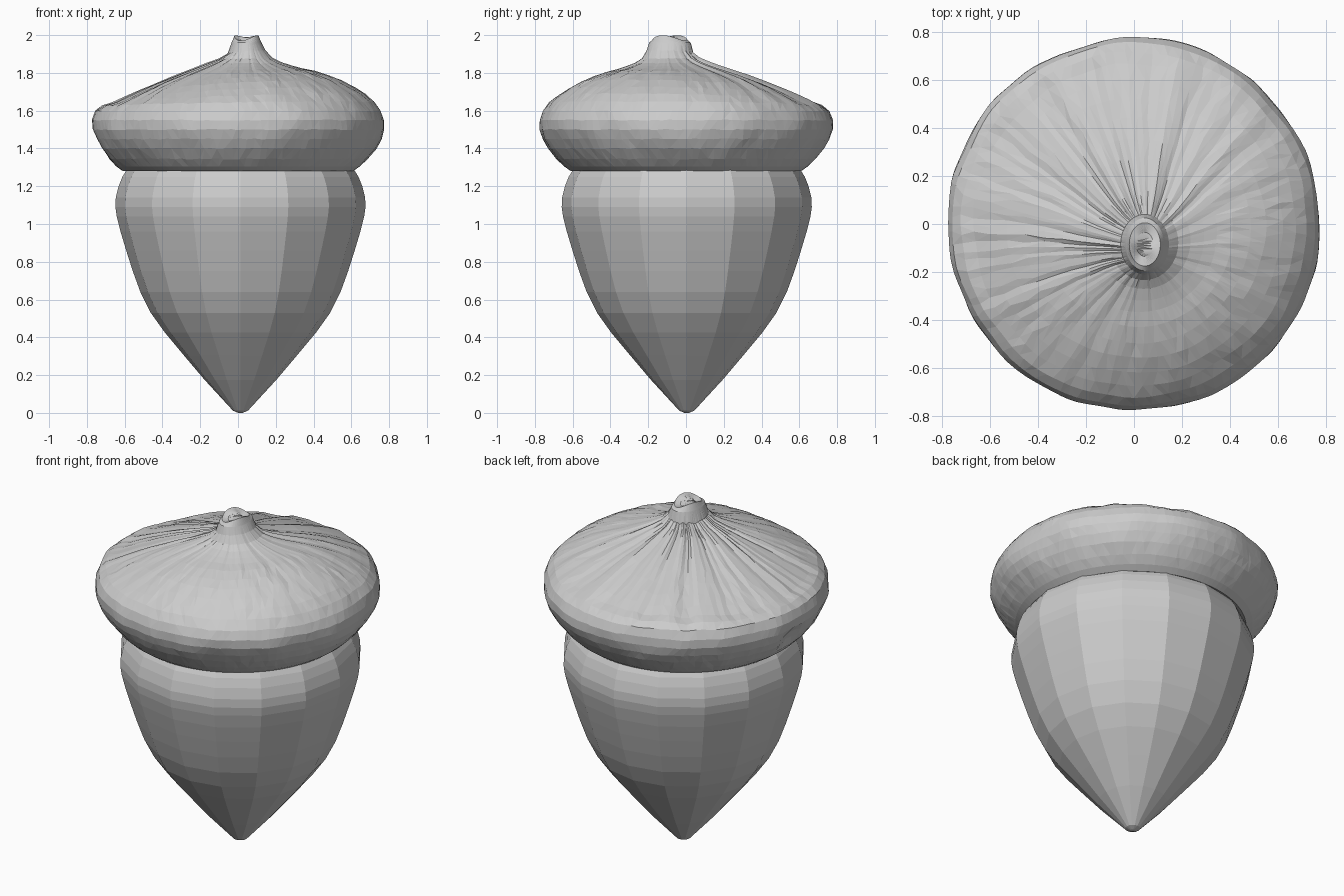
import bpy, bmesh, math, random
from mathutils import Vector, noise

if "Cube" in bpy.data.objects:
    bpy.data.objects.remove(bpy.data.objects["Cube"])

random.seed(4)


def clamp(t):
    return max(0.0, min(1.0, t))


def loft(name, rings, cap_start, cap_end, triangulate=False):
    """Skin a list of equally sized point rings, bottom to top."""
    bm = bmesh.new()
    loops = [[bm.verts.new(p) for p in ring] for ring in rings]
    n = len(loops[0])
    for low, high in zip(loops, loops[1:]):
        for i in range(n):
            j = (i + 1) % n
            bm.faces.new((low[i], low[j], high[j], high[i]))
    if cap_start:
        bm.faces.new(loops[0][::-1])
    if cap_end:
        bm.faces.new(loops[-1])
    if triangulate:
        bmesh.ops.triangulate(bm, faces=bm.faces, quad_method='SHORT_EDGE')
    mesh = bpy.data.meshes.new(name)
    bm.to_mesh(mesh)
    bm.free()
    obj = bpy.data.objects.new(name, mesh)
    bpy.context.collection.objects.link(obj)
    return obj


# Nut: 16-sided faceted lathe, running up to the rim of the cap
nut_profile = [(0.012, 0.0), (0.04, 0.012), (0.19, 0.175), (0.30, 0.305), (0.40, 0.425),
               (0.475, 0.53), (0.53, 0.64), (0.57, 0.75), (0.605, 0.86), (0.635, 0.96),
               (0.655, 1.04), (0.662, 1.09), (0.660, 1.14), (0.645, 1.20),
               (0.625, 1.25), (0.60, 1.29)]
nut_rings = []
for r, z in nut_profile:
    ring = []
    for i in range(16):
        a = math.tau * i / 16
        ring.append((0.013 + r * math.cos(a), 0.004 + r * math.sin(a), z))
    nut_rings.append(ring)
loft("nut", nut_rings, True, False)

# Cap profile: radius, height, how far the ring is pulled to the stem
cap_profile = [(0.585, 1.29, 0), (0.61, 1.28, 0), (0.645, 1.305, 0), (0.685, 1.345, 0),
               (0.73, 1.40, 0), (0.758, 1.45, 0), (0.775, 1.50, 0), (0.775, 1.55, 0),
               (0.757, 1.60, 0), (0.72, 1.65, 0.02), (0.67, 1.692, 0.06),
               (0.61, 1.728, 0.12), (0.54, 1.764, 0.2), (0.47, 1.788, 0.3),
               (0.39, 1.810, 0.42), (0.32, 1.823, 0.55), (0.26, 1.836, 0.7),
               (0.20, 1.853, 0.82), (0.155, 1.877, 0.92), (0.125, 1.92, 1),
               (0.11, 1.96, 1), (0.09, 1.985, 1), (0.05, 1.98, 1)]
stem = Vector((0.045, -0.085))
SIDES = 120


def cap_point(a, r, z, pull):
    c, s = math.cos(a), math.sin(a)
    # Folded straight slope on the back and left, smooth dome on the front right
    fold = 0.5 - 0.5 * math.cos(a + math.radians(35))
    slope = clamp((z - 1.58) / 0.10) * clamp((1.96 - z) / 0.06)
    straight = 1.955 - 0.46 * r
    crease = noise.noise((c * 5, s * 5, 2.0)) + 0.5 * noise.noise((c * 13, s * 13, 7.0))
    dz = slope * (fold * (straight - z - 0.012) + (0.006 + 0.024 * fold) * crease)
    # Lumpy rim and a pinched dent on the left
    lump = noise.noise((c * r * 6, s * r * 6, z * 6))
    body = clamp((z - 1.33) / 0.1) * (1 - pull)
    off = (a - math.radians(177) + math.pi) % math.tau - math.pi
    dent = 0.045 * math.exp(-(off / 0.12) ** 2 - ((z - 1.43) / 0.06) ** 2)
    rr = r + 0.012 * lump * body - dent
    # Stem tip is narrower in x and has two little peaks
    squash = 1 - 0.28 * clamp((z - 1.85) / 0.1)
    if z > 1.975:
        dz += 0.014 * math.cos(2 * a + 0.9)
    return (stem.x * pull + rr * c * squash, stem.y * pull + rr * s, z + dz)


# Cap: lofted rings with jittered points for a sculpted, faceted look
cap_rings = []
for k, (r, z, pull) in enumerate(cap_profile):
    ring = []
    for i in range(SIDES):
        loose = 2 < k < 15
        turn = random.uniform(-0.3, 0.3) if loose else 0
        lift = random.uniform(-0.003, 0.003) if loose else 0
        ring.append(cap_point(math.tau * (i + turn) / SIDES, r, z + lift, pull))
    cap_rings.append(ring)
loft("cap", cap_rings, False, True, triangulate=True)
